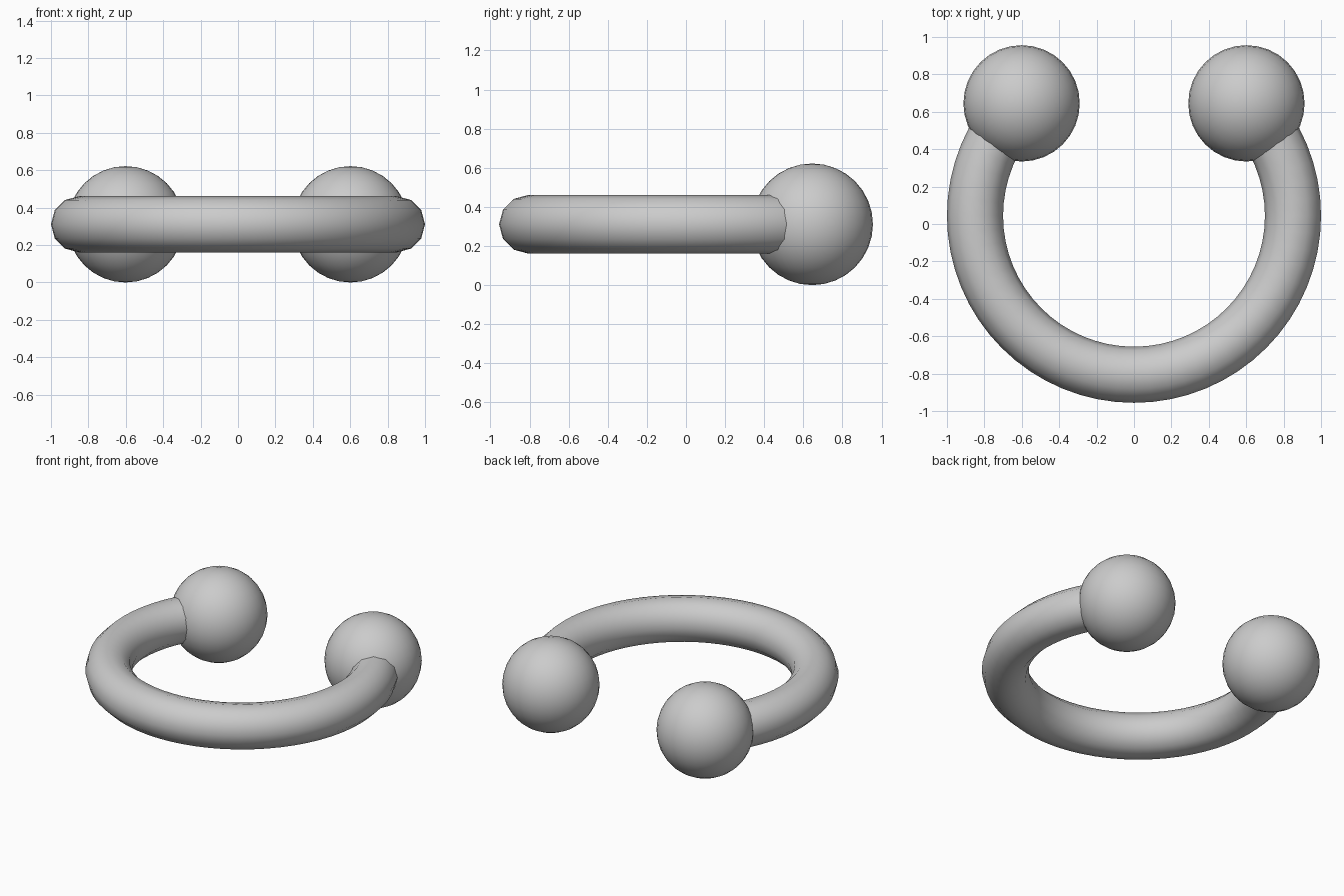
import bpy, bmesh, math
from mathutils import Matrix, Vector

if "Cube" in bpy.data.objects:
    bpy.data.objects.remove(bpy.data.objects["Cube"])

R, TUBE, BALL = 0.85, 0.15, 0.311
CENTER = Vector((0, 0.044, BALL))
END = R * math.sqrt(0.5)


def finish(bm, name):
    bmesh.ops.recalc_face_normals(bm, faces=bm.faces)
    mesh = bpy.data.meshes.new(name)
    bm.to_mesh(mesh)
    bm.free()
    for p in mesh.polygons:
        p.use_smooth = len(p.vertices) <= 4
    obj = bpy.data.objects.new(name, mesh)
    bpy.context.collection.objects.link(obj)
    return obj


# Three-quarter ring: 12-sided section spun from one ball to the other
bm = bmesh.new()
verts = [bm.verts.new((R + TUBE * math.cos(a), 0, TUBE * math.sin(a)))
         for a in (i * math.tau / 12 for i in range(12))]
bmesh.ops.rotate(bm, verts=verts, matrix=Matrix.Rotation(math.radians(135), 3, 'Z'))
start = bm.faces.new(verts)
bmesh.ops.spin(bm, geom=[start] + list(start.edges) + verts, cent=(0, 0, 0),
               axis=(0, 0, 1), angle=math.radians(270), steps=48)
ring = finish(bm, "ring_bar")
ring.location = CENTER

# Balls on the two ends
for side, name in ((-1, "left_ball"), (1, "right_ball")):
    bm = bmesh.new()
    bmesh.ops.create_uvsphere(bm, u_segments=32, v_segments=16, radius=BALL)
    ball = finish(bm, name)
    ball.location = CENTER + Vector((side * END, END, 0))
